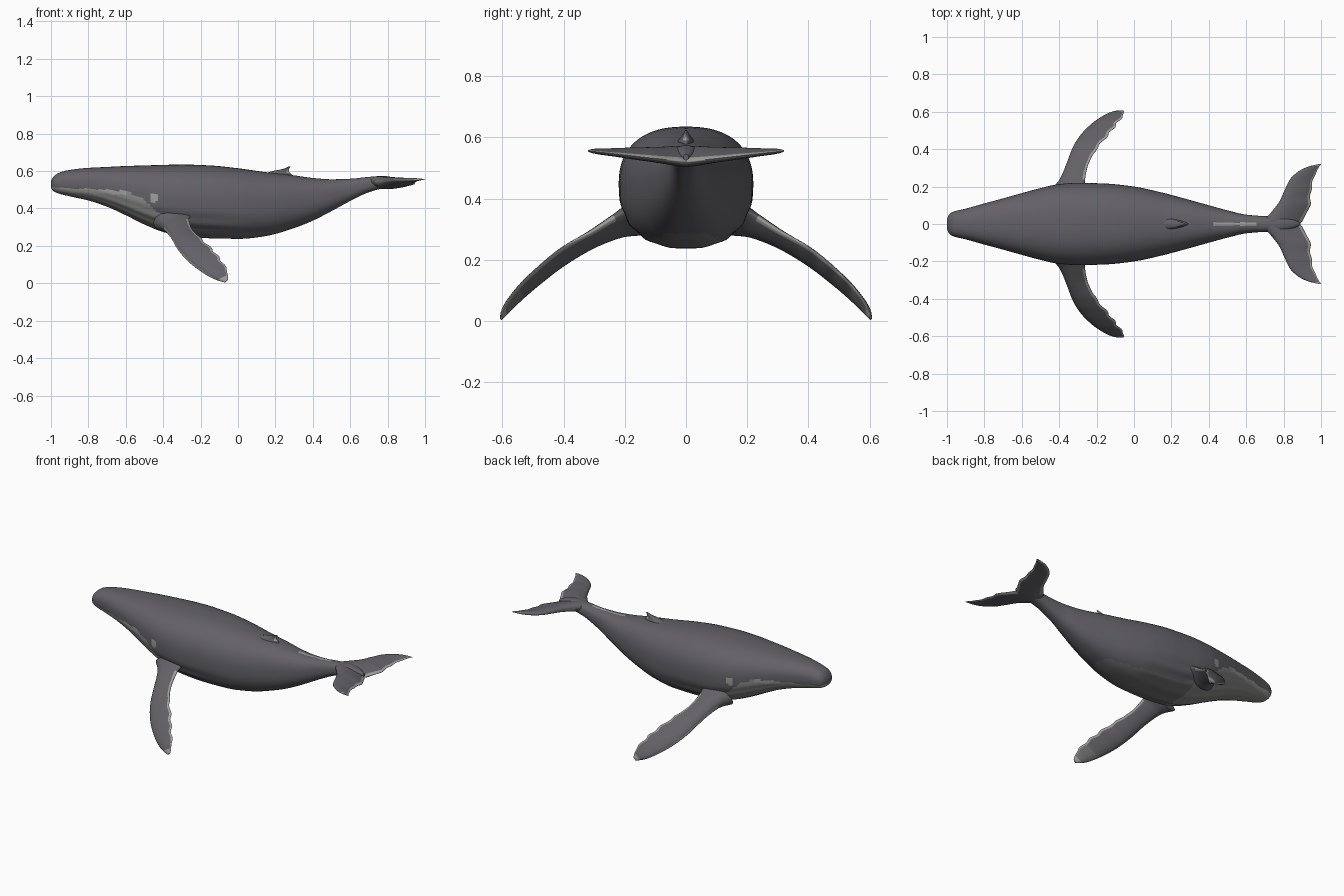
import bpy, math
from mathutils import Vector

if "Cube" in bpy.data.objects:
    bpy.data.objects.remove(bpy.data.objects["Cube"])


def material(name, rgb):
    m = bpy.data.materials.new(name)
    m.diffuse_color = (*rgb, 1)
    m.use_nodes = True
    m.node_tree.nodes["Principled BSDF"].inputs["Base Color"].default_value = m.diffuse_color
    return m


MATS = [material("slate_skin", (0.125, 0.12, 0.135)),
        material("belly_grey", (0.17, 0.167, 0.172)),
        material("throat_grey", (0.26, 0.26, 0.255)),
        material("pale_edge", (0.34, 0.34, 0.33))]
SLATE, BELLY, THROAT, PALE = range(4)


def interp(table, x, smooth=True):
    """Hermite interpolation of rows (key, values...) at x."""
    n = len(table)
    x = min(max(x, table[0][0]), table[-1][0])
    i = max(k for k in range(n - 1) if table[k][0] <= x)
    a, b = table[i], table[i + 1]
    h = b[0] - a[0]
    t = (x - a[0]) / h
    out = []
    for c in range(1, len(a)):
        if not smooth:
            out.append(a[c] + (b[c] - a[c]) * t)
            continue
        d = (b[c] - a[c]) / h

        def tangent(k):
            if k == 0 or k == n - 1:
                return d
            p, q, r = table[k - 1], table[k], table[k + 1]
            s0 = (q[c] - p[c]) / (q[0] - p[0])
            s1 = (r[c] - q[c]) / (r[0] - q[0])
            return 0 if s0 * s1 <= 0 else 2 * s0 * s1 / (s0 + s1)
        m0, m1 = tangent(i) * h, tangent(i + 1) * h
        out.append((2*t**3 - 3*t*t + 1) * a[c] + (t**3 - 2*t*t + t) * m0
                   + (3*t*t - 2*t**3) * b[c] + (t**3 - t*t) * m1)
    return out


def loft(name, rings, paint, angle=60):
    """Skin closed rings; paint(ring fraction, face centre, side fraction) gives the colour."""
    import bmesh
    bm = bmesh.new()
    vs = [[bm.verts.new(p) for p in r] for r in rings]
    n = len(rings[0])
    for i in range(len(rings) - 1):
        for j in range(n):
            k = (j + 1) % n
            f = bm.faces.new((vs[i][j], vs[i][k], vs[i + 1][k], vs[i + 1][j]))
            f.material_index = paint((i + .5) / (len(rings) - 1), f.calc_center_median(), (j + .5) / n)
    for i in (0, -1):
        f = bm.faces.new(vs[i])
        f.material_index = paint(float(i != 0), f.calc_center_median(), 0.5)
    bmesh.ops.recalc_face_normals(bm, faces=bm.faces)
    me = bpy.data.meshes.new(name)
    bm.to_mesh(me)
    bm.free()
    for m in MATS:
        me.materials.append(m)
    ob = bpy.data.objects.new(name, me)
    bpy.context.collection.objects.link(ob)
    bpy.ops.object.select_all(action='DESELECT')
    ob.select_set(True)
    bpy.context.view_layer.objects.active = ob
    bpy.ops.object.shade_smooth_by_angle(angle=math.radians(angle))
    return ob


# Body: x, top z, bottom z, half width
BODY = [(-1, .545, .512, .025), (-.99, .565, .495, .05), (-.965, .587, .482, .066),
        (-.9, .606, .465, .082), (-.8, .617, .442, .11), (-.7, .622, .408, .137),
        (-.6, .627, .362, .165), (-.5, .63, .312, .192), (-.4, .633, .272, .213),
        (-.3, .635, .25, .22), (-.15, .63, .238, .216), (0, .615, .236, .2),
        (.15, .594, .253, .168), (.3, .577, .295, .128), (.4, .563, .335, .1),
        (.5, .556, .386, .073), (.6, .559, .44, .05), (.7, .569, .487, .042),
        (.78, .574, .508, .04), (.85, .56, .515, .025), (.885, .545, .52, .008)]
# Height of the mouth and belly colour border along the body
BORDER = [(-1, .52), (-.9, .507), (-.6, .495), (-.53, .47), (-.45, .4), (-.38, .34),
          (-.25, .278), (.1, .266), (.28, .289), (.32, .2)]


def body_ring(x, n=96):
    top, bot, w = interp(BODY, x)
    mid, half = (top + bot) / 2, (top - bot) / 2
    ring = []
    for j in range(n):
        a = 2 * math.pi * j / n
        c, s = math.cos(a), math.sin(a)
        p = 2 / 2.4
        y = w * math.copysign(abs(c) ** p, c)
        z = half * math.copysign(abs(s) ** p, s)
        # throat pleats and a slight tuck below the lip
        if s < 0 and -.9 < x < .1:
            fade = min(1, (x + .9) * 4, (.1 - x) * 4)
            k = 1 - .012 * fade * min(1, -s * 2) * (1 + math.cos(a * 16))
            y, z = y * k, z * k
        ring.append((x, y, mid + z))
    return ring


def body_paint(u, c, v):
    # pale patch behind the mouth corner
    if abs(c.y) > .1 and ((c.x + .45) ** 2 + (c.z - .455) ** 2) < .021 ** 2:
        return PALE
    # pale streak along the tail ridge
    if .42 < c.x < .66 and abs(c.y) < .008 and c.z > .54:
        return PALE
    edge = interp(BORDER, c.x, False)[0] + .004 * math.sin(c.x * 37) * math.cos(c.x * 23)
    if c.z < edge:
        if c.x > -.33:
            return BELLY
        return PALE if c.z > edge - .022 and c.x < -.6 else THROAT
    return SLATE


xs = [-1 + .1 * (i / 14) ** 2 for i in range(14)]
xs += [-.9 + 1.785 * i / 140 for i in range(141)]
loft("body", [body_ring(x) for x in xs], body_paint)


def foil(lead, trail, normal, thick, n=32):
    """Teardrop section from leading to trailing edge."""
    ring = []
    for j in range(n):
        a = 2 * math.pi * j / n
        s = (1 - math.cos(a)) / 2
        ring.append(lead.lerp(trail, s) + normal * thick * math.sin(a) * (1 + .45 * math.cos(a)))
    return ring


def chord(v):
    return (1 - math.cos(2 * math.pi * v)) / 2


# Pectoral fins: span, leading edge xyz, trailing edge xyz, half thickness
FIN = [(0, -.45, .17, .31, -.24, .17, .375, .05), (.1, -.40, .225, .29, -.262, .225, .345, .034),
       (.25, -.36, .32, .245, -.25, .3, .297, .024), (.45, -.325, .41, .185, -.2, .4, .242, .02),
       (.62, -.28, .48, .13, -.135, .48, .178, .018), (.8, -.2, .552, .065, -.085, .545, .115, .015),
       (.93, -.12, .594, .02, -.055, .588, .055, .011), (1, -.07, .604, .004, -.053, .603, .02, .004)]


def fin_paint(u, c, v):
    s = chord(v)
    if u < .12:
        return SLATE
    if u > .95 or s > .93 or s < .04:
        return PALE
    return BELLY if v > .5 and u > .8 else SLATE


for side, label in ((1, "left"), (-1, "right")):
    rings = []
    for i in range(61):
        t = i / 60
        r = interp(FIN, t)
        wave = .006 * math.sin(t * 46) * min(1, max(0, t - .3) * 4) * min(1, (1 - t) * 6)
        lead, trail = Vector(r[0:3]), Vector(r[3:6])
        trail.x += wave
        d0, d1 = interp(FIN, max(0, t - .03)), interp(FIN, min(1, t + .03))
        span = Vector([d1[k] + d1[k + 3] - d0[k] - d0[k + 3] for k in range(3)])
        normal = (trail - lead).cross(span).normalized()
        if normal.z < 0:
            normal.negate()
        rings.append([(p.x, p.y * side, p.z) for p in foil(lead, trail, normal, r[6])])
    loft(label + "_pectoral_fin", rings, fin_paint)

# Tail flukes: |y|, leading x, trailing x, half thickness
FLUKE = [(0, .69, .888, .03), (.03, .705, .905, .029), (.07, .74, .932, .025),
         (.12, .777, .943, .021), (.18, .805, .946, .017), (.24, .835, .96, .012),
         (.285, .885, .978, .009), (.308, .935, .992, .006), (.32, .985, 1.0, .002)]


def fluke_paint(u, c, v):
    s, y = chord(v), abs(c.y)
    if s > .94 or y > .307:
        return PALE
    if v > .5 and s < .16 and y > .06:
        return THROAT
    return SLATE


rings = []
for i in range(101):
    q = i / 50 - 1
    y = .32 * math.copysign(1 - (1 - abs(q)) ** 1.2, q)
    lead, trail, t = interp(FLUKE, abs(y))
    trail += .004 * math.sin(abs(y) * 75) * min(1, (.32 - abs(y)) * 8)
    root = 1 - abs(y) / .32
    rings.append(foil(Vector((lead, y, .556 - .01 * root)),
                      Vector((trail, y, .556 - .036 * root)), Vector((0, 0, 1)), t))
loft("tail_flukes", rings, fluke_paint)

# Dorsal fin: height above base, front x, rear x, half thickness
DORSAL = [(.555, .08, .30, .034), (.585, .14, .285, .026), (.6, .185, .272, .017),
          (.61, .235, .272, .01), (.617, .255, .277, .006), (.624, .27, .28, .002)]
rings = []
for i in range(25):
    z = .555 + .069 * i / 24
    a, b, t = interp(DORSAL, z)
    rings.append(foil(Vector((a, 0, z)), Vector((b, 0, z)), Vector((0, 1, 0)), t))
loft("dorsal_fin", rings, lambda u, c, v: PALE if chord(v) > .85 and u > .5 else SLATE)
